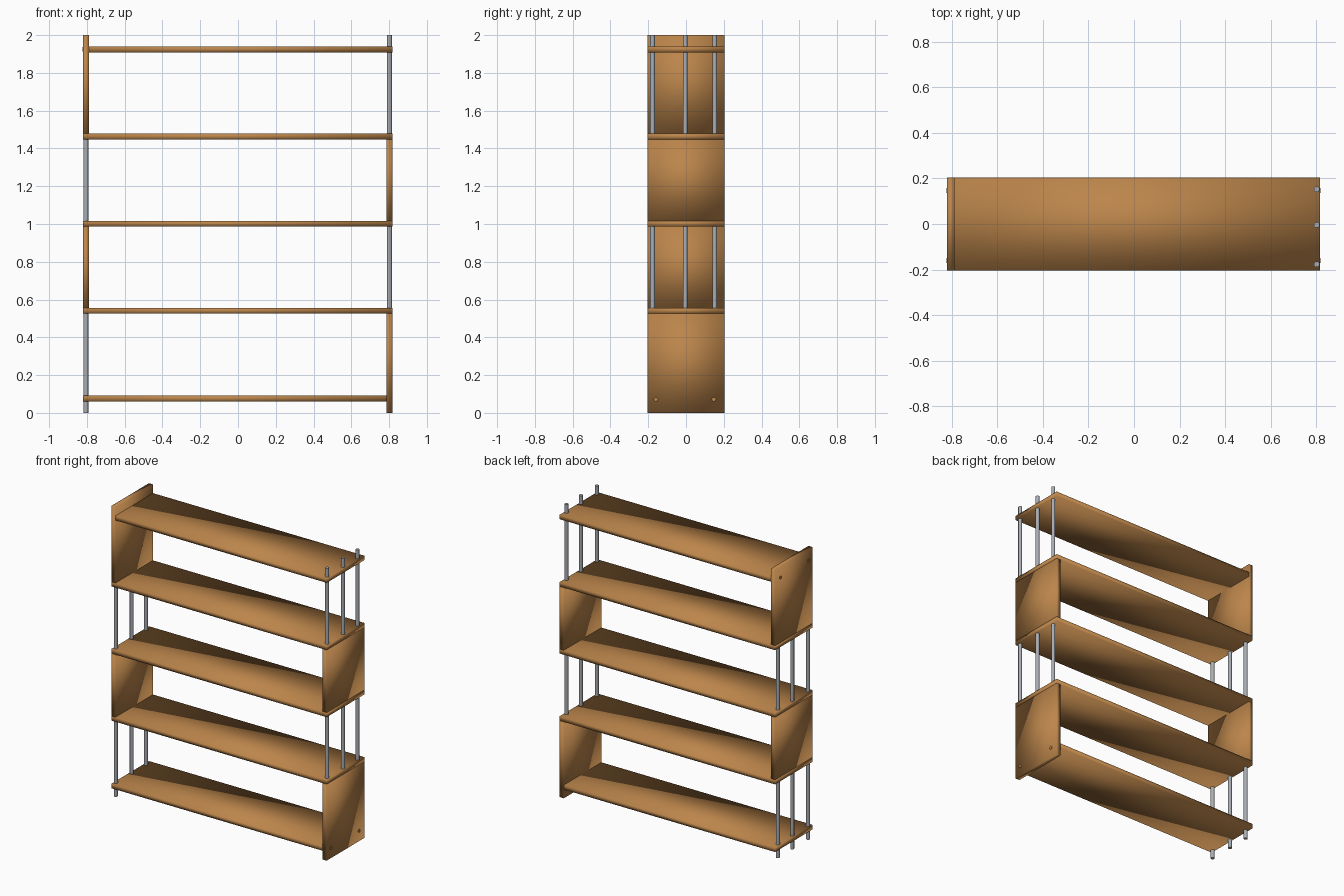
import bpy, bmesh, math
from mathutils import Matrix, Vector

if "Cube" in bpy.data.objects:
    bpy.data.objects.remove(bpy.data.objects["Cube"])


def material(name, rgb):
    m = bpy.data.materials.new(name)
    m.diffuse_color = (*rgb, 1)
    m.use_nodes = True
    m.node_tree.nodes["Principled BSDF"].inputs["Base Color"].default_value = m.diffuse_color
    return m


WOOD = material("warm wood", (0.50, 0.235, 0.07))
METAL = material("grey metal", (0.40, 0.42, 0.45))
DEPTH = 0.204


def finish(name, bm, mat):
    me = bpy.data.meshes.new(name)
    bm.to_mesh(me)
    bm.free()
    me.materials.append(mat)
    ob = bpy.data.objects.new(name, me)
    bpy.context.collection.objects.link(ob)
    return ob


def board(name, x0, x1, z0, z1):
    # soft-shaded board: normals are shared across the corners
    bm = bmesh.new()
    size = Matrix.Diagonal((x1 - x0, 2 * DEPTH, z1 - z0, 1))
    centre = Matrix.Translation(((x0 + x1) / 2, 0, (z0 + z1) / 2))
    bmesh.ops.create_cube(bm, size=1, matrix=centre @ size)
    for f in bm.faces:
        f.smooth = True
    return finish(name, bm, WOOD)


def rod(name, centre, radius, length, mat, axis="Z"):
    bm = bmesh.new()
    turn = Matrix.Rotation(math.pi / 2, 4, "Y") if axis == "X" else Matrix()
    bmesh.ops.create_cone(bm, cap_ends=True, segments=24, radius1=radius, radius2=radius,
                          depth=length, matrix=Matrix.Translation(Vector(centre)) @ turn)
    for f in bm.faces:
        f.smooth = len(f.verts) == 4
    for e in bm.edges:
        e.smooth = all(f.smooth for f in e.link_faces)
    return finish(name, bm, mat)


# shelves: bottom and top ones butt against the end panels
L, R, T = -0.82, 0.817, 0.031
SHELF_Z = [0.06, 0.525, 0.986, 1.447, 1.909]
for i, z in enumerate(SHELF_Z):
    board(f"shelf_{i + 1}", L + T if i == 4 else L, R - T if i == 0 else R, z, z + T)

# alternating side panels and rod groups
levels = [0.0] + [z + T for z in SHELF_Z[1:4]]
tops = SHELF_Z[1:4] + [2.0]
for i, (z0, z1) in enumerate(zip(levels, tops)):
    right_panel = i % 2 == 0
    if right_panel:
        board(f"side_panel_{i + 1}", R - T, R, z0, z1)
    else:
        board(f"side_panel_{i + 1}", L, L + T, z0, z1)
    x = -0.805 if right_panel else 0.802
    for j, y in enumerate((-0.177, -0.004, 0.152)):
        rod(f"support_rod_{i + 1}_{j + 1}", (x, y, (z0 + z1) / 2), 0.0125, z1 - z0, METAL)

# small screw plugs on the outer faces of the bottom right and top left panels
for j, y in enumerate((-0.16, 0.147)):
    rod(f"bottom_plug_{j + 1}", (R - 0.003, y, 0.072), 0.011, 0.01, WOOD, "X")
    rod(f"top_plug_{j + 1}", (L + 0.003, y, 1.925), 0.011, 0.01, WOOD, "X")
